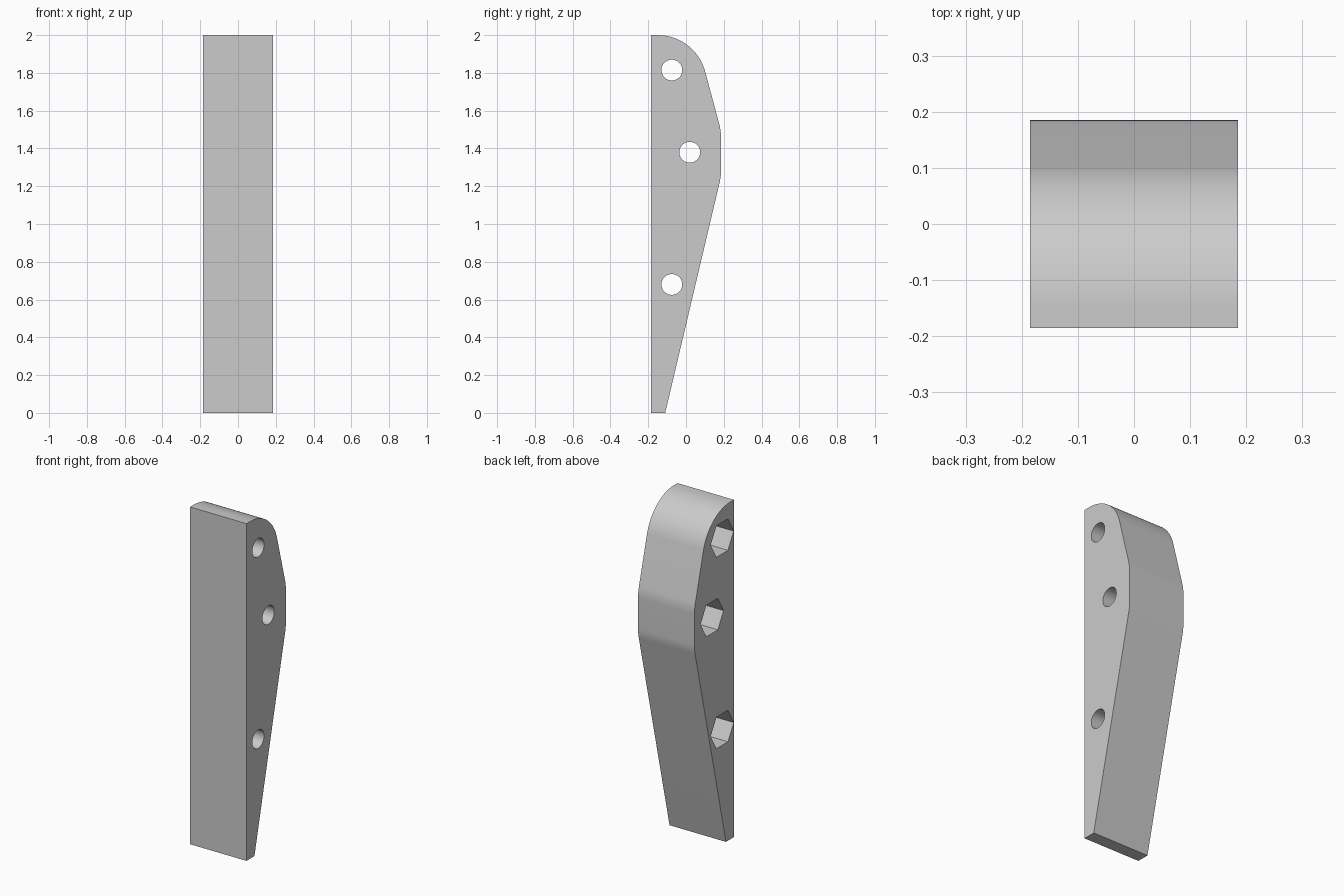
import bpy, bmesh, math
from mathutils import Vector, Matrix

HALF = 0.185       # half width and half depth of the body
ROUND = 0.26       # radius of the rounded corners
POCKET = 0.185     # depth of the hexagonal nut pockets
HOLES = [(-0.075, 1.815), (0.02, 1.38), (-0.075, 0.68)]

if "Cube" in bpy.data.objects:
    bpy.data.objects.remove(bpy.data.objects["Cube"])

grey = bpy.data.materials.new("plain grey")
grey.use_nodes = True
color = (0.6, 0.6, 0.6, 1)
grey.diffuse_color = color
grey.node_tree.nodes["Principled BSDF"].inputs["Base Color"].default_value = color


def make_object(name, bm):
    bmesh.ops.recalc_face_normals(bm, faces=bm.faces)
    mesh = bpy.data.meshes.new(name)
    bm.to_mesh(mesh)
    bm.free()
    mesh.materials.append(grey)
    obj = bpy.data.objects.new(name, mesh)
    bpy.context.collection.objects.link(obj)
    return obj


def fillet(before, corner, after, radius, steps):
    """Points of an arc tangent to both edges that meet at the corner."""
    a, c, b = Vector(before), Vector(corner), Vector(after)
    u, v = (a - c).normalized(), (b - c).normalized()
    half = u.angle(v) / 2
    centre = c + (u + v).normalized() * radius / math.sin(half)
    start = c + u * radius / math.tan(half) - centre
    end = c + v * radius / math.tan(half) - centre
    sweep = start.angle(end)
    return [centre + (start * math.sin((1 - t) * sweep) + end * math.sin(t * sweep)) / math.sin(sweep)
            for t in (i / steps for i in range(steps + 1))]


def cutters(name, sides, radius, x0, x1):
    """Prisms along x, one at each hole position."""
    bm = bmesh.new()
    for y, z in HOLES:
        place = Matrix.Translation(((x0 + x1) / 2, y, z)) @ Matrix.Rotation(math.pi / 2, 4, "Y")
        # a corner of each prism points straight up
        bmesh.ops.create_cone(bm, cap_ends=True, segments=sides, radius1=radius, radius2=radius,
                              depth=x1 - x0, matrix=place @ Matrix.Rotation(CORNER_TURN[sides], 4, "Z"))
    obj = make_object(name, bm)
    obj.hide_render = True
    return obj


CORNER_TURN = {6: 0.0, 48: 0.0}

# Side profile in (y, z), with rounded top and back corners
foot, low = (-0.11, 0), (HALF, 1.25)
high, top = (HALF, 1.495), (0.05, 2)
front_top = (-HALF, 2)
profile = [Vector((-HALF, 0)), Vector(foot)]
profile += fillet(foot, low, high, ROUND, 6)
profile += fillet(low, high, top, ROUND, 6)
profile += fillet(high, top, front_top, ROUND, 24)
profile.append(Vector(front_top))

# Body: the profile extruded across the width
bm = bmesh.new()
face = bm.faces.new([bm.verts.new((-HALF, p.x, p.y)) for p in profile])
extruded = bmesh.ops.extrude_face_region(bm, geom=[face], use_keep_orig=True)["geom"]
bmesh.ops.translate(bm, vec=(2 * HALF, 0, 0),
                    verts=[g for g in extruded if isinstance(g, bmesh.types.BMVert)])
body = make_object("handle_scale", bm)

# Round through holes, and nut pockets sunk from the -x side
tools = [cutters("bolt_hole_cutters", 48, 0.055, -0.3, 0.3),
         cutters("nut_pocket_cutters", 6, 0.108, -0.3, POCKET - HALF)]
for tool in tools:
    mod = body.modifiers.new(tool.name, "BOOLEAN")
    mod.operation = "DIFFERENCE"
    mod.solver = "EXACT"
    mod.object = tool

# Bake the cuts, then drop the cutters
bpy.context.view_layer.update()
cut = bpy.data.meshes.new_from_object(body.evaluated_get(bpy.context.evaluated_depsgraph_get()))
body.modifiers.clear()
body.data = cut
for tool in tools:
    bpy.data.objects.remove(tool)

for obj in bpy.context.selected_objects:
    obj.select_set(False)
body.select_set(True)
bpy.context.view_layer.objects.active = body
bpy.ops.object.shade_smooth_by_angle(angle=math.radians(25))
